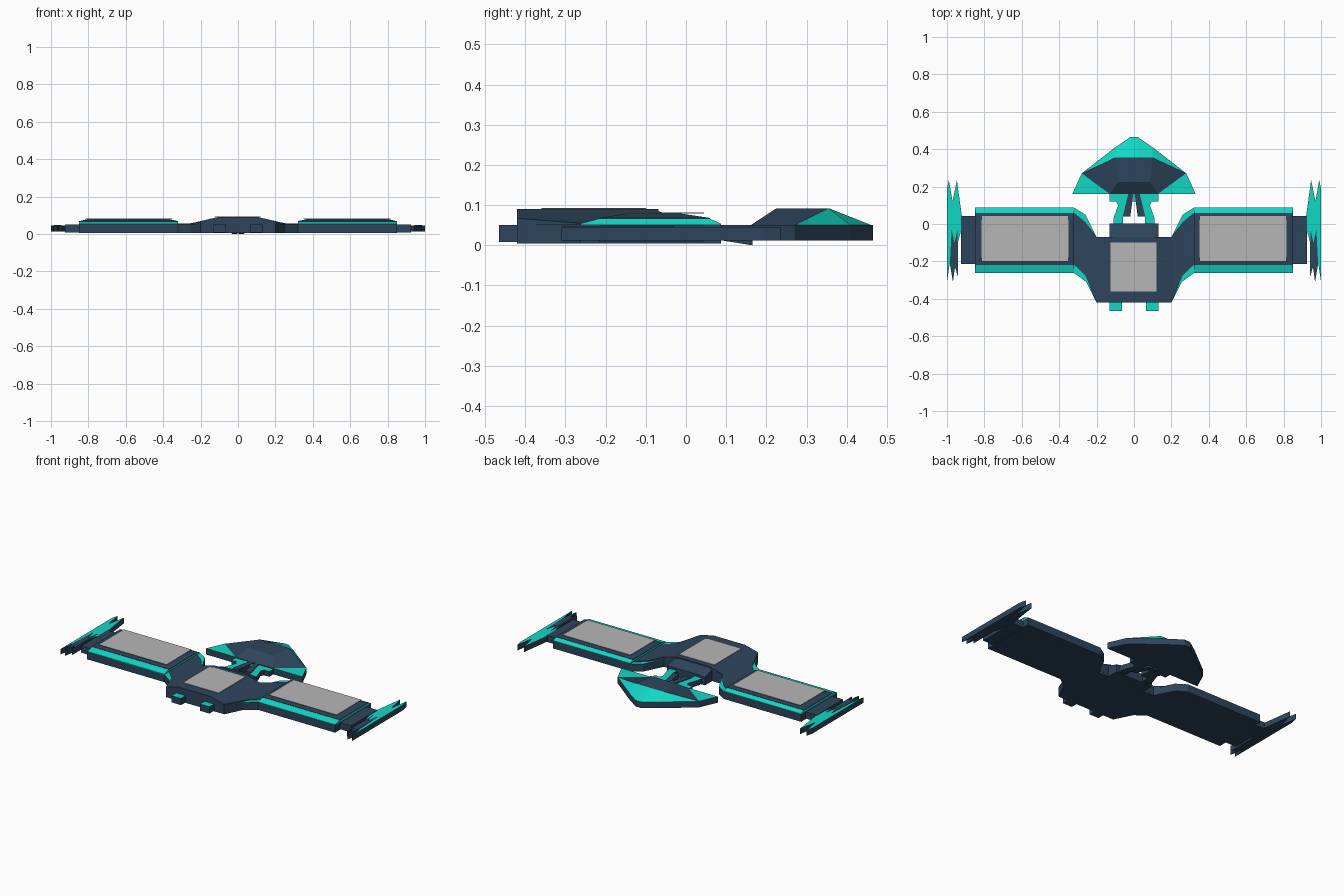
import bpy, bmesh

if "Cube" in bpy.data.objects:
    bpy.data.objects.remove(bpy.data.objects["Cube"])

def material(name, col):
    m = bpy.data.materials.new(name)
    m.diffuse_color = (*col, 1)
    m.use_nodes = True
    m.node_tree.nodes["Principled BSDF"].inputs["Base Color"].default_value = m.diffuse_color
    return m

NAVY = material("navy hull", (0.027, 0.06, 0.108))
TEAL = material("teal trim", (0.006, 0.68, 0.56))
GREY = material("grey panel", (0.47, 0.47, 0.47))

def loft(name, rings, top=NAVY, side=NAVY, cap=None):
    """Skin a list of equal rings; faces that look up get the top colour."""
    bm = bmesh.new()
    vs = [[bm.verts.new(p) for p in r] for r in rings]
    n = len(rings[0])
    for a, b in zip(vs, vs[1:]):
        for i in range(n):
            j = (i + 1) % n
            bm.faces.new((a[i], a[j], b[j], b[i]))
    bm.faces.new(vs[0][::-1])
    last = bm.faces.new(vs[-1])
    bmesh.ops.recalc_face_normals(bm, faces=bm.faces)
    for f in bm.faces:
        f.material_index = 1 if f.normal.z > 0.2 else 0
    if cap:
        last.material_index = 2
    me = bpy.data.meshes.new(name)
    bm.to_mesh(me)
    bm.free()
    for m in (side, top, cap or top):
        me.materials.append(m)
    ob = bpy.data.objects.new(name, me)
    bpy.context.collection.objects.link(ob)
    return ob

def prism(name, outline, z0, z1, top=NAVY, side=NAVY):
    return loft(name, [[(x, y, z) for x, y in outline] for z in (z0, z1)], top, side)

def rect(x0, x1, y0, y1):
    return [(x0, y0), (x1, y0), (x1, y1), (x0, y1)]

def at(pts, z):
    return [(x, y, z) for x, y in pts]

def both(half):
    """Close a right-hand half outline with its mirror image."""
    return half + [(-x, y) for x, y in reversed(half)]

def flip(pts, s):
    return [(s * p[0], *p[1:]) for p in pts]

# Hull slab with teal top edge
prism("hull_base", both([(0.2, -0.42), (0.255, -0.31), (0.32, -0.263), (0.85, -0.263),
                         (0.85, 0.087), (0.32, 0.087), (0.26, 0.05), (0.2, -0.07),
                         (0.13, -0.07), (0.13, 0)]), 0.005, 0.052, TEAL)

# Raised middle fairing, cross-sections along x
sections = [(0.32, -0.218, 0.06, 0.055), (0.26, -0.275, 0.01, 0.056),
            (0.2, -0.421, -0.069, 0.067), (0.11, -0.421, -0.069, 0.09)]
sections += [(-x, a, b, z) for x, a, b, z in reversed(sections)]
loft("middle_fairing", [[(x, a, 0.02), (x, b, 0.02), (x, b, z), (x, a, z)]
                        for x, a, b, z in sections])
# Sloping rear deck
loft("rear_deck", [[(-0.13, y, 0.006), (0.13, y, 0.006), (0.13, y, z1), (0.1, y, z2),
                    (-0.1, y, z2), (-0.13, y, z1)]
                   for y, z1, z2 in ((-0.08, 0.08, 0.089), (0.002, 0.053, 0.06))])
prism("middle_panel", rect(-0.125, 0.12, -0.36, -0.1), 0.09, 0.093, GREY, GREY)

# Tail head: flat slab, then faceted crown
edge = [(0.33, 0.16), (0.28, 0.27), (0.1, 0.41), (0.02, 0.465)]
prism("tail_slab", both(edge), 0.012, 0.05, TEAL)
crown = loft("tail_crown", [
    at(both([(0.13, 0.16), (0.28, 0.27), (0.1, 0.41), (0.02, 0.463)]), 0.0495),
    at(both([(0.085, 0.225), (0.1, 0.354), (0.1, 0.355), (0.02, 0.356)]), 0.092)])
crown.data.materials.append(TEAL)
for f in crown.data.polygons:           # rear slopes are teal
    if f.normal.y > 0.1 and f.normal.z < 0.98:
        f.material_index = 3
prism("neck_bridge", rect(-0.13, 0.13, 0.12, 0.165), 0.012, 0.045, TEAL)

for s, side in ((1, "right"), (-1, "left")):
    # Wing: teal bevel then dark roof
    loft(side + "_wing_trim", [at(flip(rect(0.32, 0.85, -0.263, 0.087), s), 0.05),
                               at(flip(rect(0.32, 0.85, -0.263, 0.087), s), 0.054),
                               at(flip(rect(0.322, 0.848, -0.218, 0.06), s), 0.066)],
         TEAL, TEAL)
    loft(side + "_wing_roof", [at(flip(rect(0.32, 0.85, -0.218, 0.06), s), 0.065),
                               at(flip(rect(0.32, 0.85, -0.218, 0.06), s), 0.068),
                               at(flip(rect(0.37, 0.80, -0.14, -0.02), s), 0.08)])
    prism(side + "_wing_panel", flip(rect(0.35, 0.815, -0.2, 0.045), s), 0.079, 0.082, GREY, GREY)
    prism(side + "_tip_joint", flip(rect(0.84, 0.925, -0.215, 0.042), s), 0.008, 0.049)
    # Forked wing tip with dark inlay
    prism(side + "_tip_blade", flip([
        (0.92, 0.04), (0.947, 0.235), (0.97, 0.12), (0.99, 0.235), (1, 0.19), (1, -0.31),
        (0.985, -0.21), (0.968, -0.31), (0.957, -0.23), (0.942, -0.28), (0.942, -0.1),
        (0.92, -0.02)], s), 0.012, 0.046, TEAL)
    prism(side + "_tip_inlay", flip([
        (0.943, -0.275), (0.957, -0.228), (0.968, -0.305), (0.984, -0.205),
        (0.975, -0.03), (0.96, -0.1), (0.943, -0.03)], s), 0.04, 0.048)
    # Front nubs
    prism(side + "_front_nub", flip(rect(0.065, 0.13, -0.465, -0.41), s), 0.008, 0.05, TEAL)
    # Neck arms and slanted dark struts
    prism(side + "_neck_arm", flip([(0.11, -0.01), (0.11, 0.03), (0.085, 0.1), (0.1, 0.13),
                                    (0.02, 0.13), (0.06, 0.04), (0.06, -0.01)], s),
          0.012, 0.045, TEAL)
    loft(side + "_neck_strut", [
        [(s * x, 0.04, z) for x, z in ((0.02, 0.02), (0.06, 0.02), (0.06, 0.05), (0.02, 0.05))],
        [(s * x, 0.165, z) for x, z in ((0.003, 0), (0.03, 0), (0.03, 0.05), (0.003, 0.05))]])
